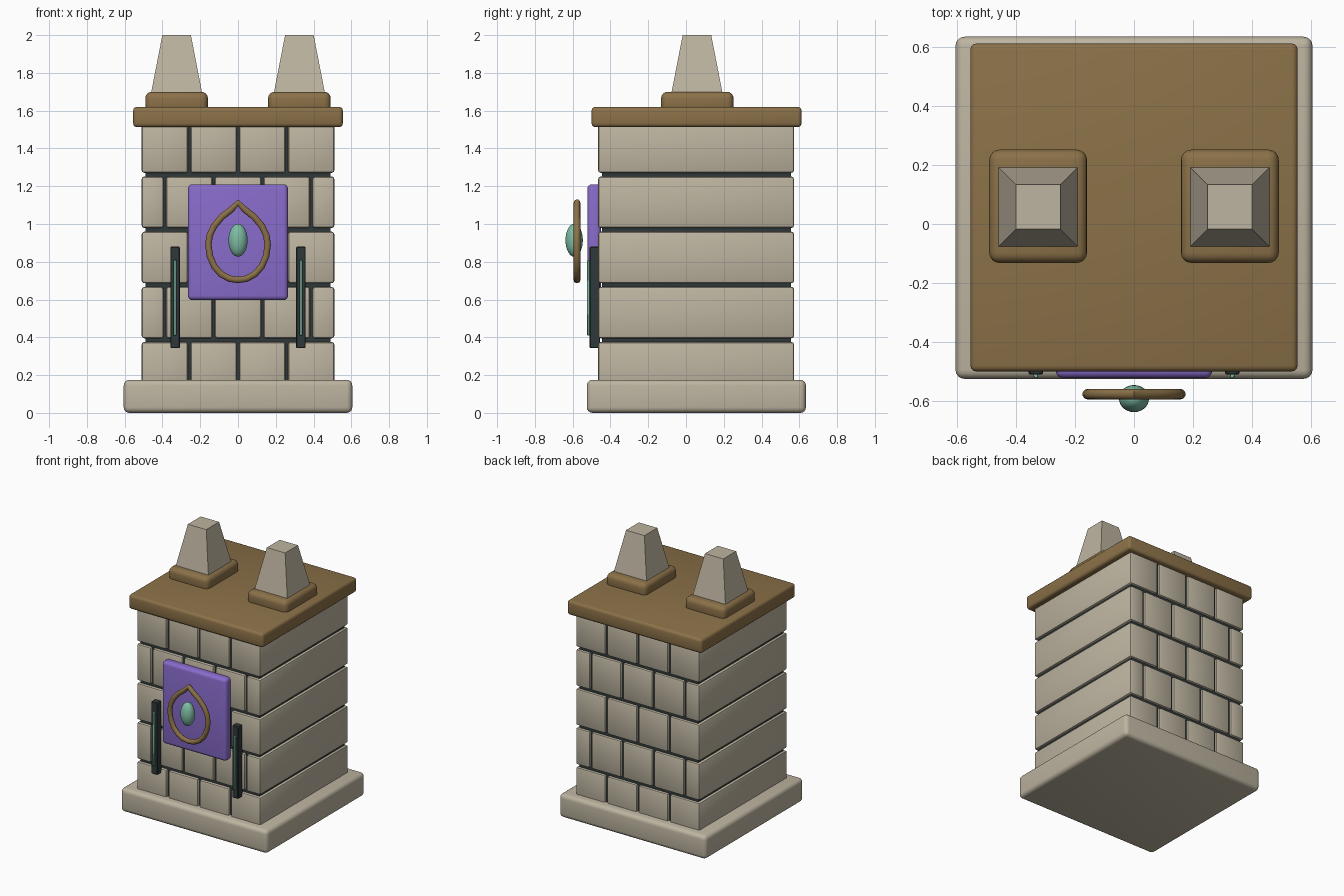
import bpy, bmesh, math
from mathutils import Matrix, Vector

if "Cube" in bpy.data.objects:
    bpy.data.objects.remove(bpy.data.objects["Cube"])


def material(name, rgb):
    m = bpy.data.materials.new(name)
    m.diffuse_color = (*rgb, 1)
    m.use_nodes = True
    m.node_tree.nodes["Principled BSDF"].inputs["Base Color"].default_value = m.diffuse_color
    return m


STONE = material("pale_stone", (0.515, 0.462, 0.356))
WOOD = material("brown_wood", (0.258, 0.165, 0.065))
PURPLE = material("purple_cloth", (0.25, 0.15, 0.60))
DARK = material("dark_slate", (0.03, 0.04, 0.042))
TEAL = material("teal_glass", (0.205, 0.50, 0.366))


def add_object(name, mesh, mat, smooth=True):
    mesh.materials.clear()
    mesh.materials.append(mat)
    ob = bpy.data.objects.new(name, mesh)
    bpy.context.collection.objects.link(ob)
    if smooth:
        bpy.ops.object.select_all(action='DESELECT')
        ob.select_set(True)
        bpy.context.view_layer.objects.active = ob
        bpy.ops.object.shade_smooth_by_angle(angle=math.radians(40))
    return ob


def box(name, x, y, z, mat, bevel=0.0, segments=3, taper=1.0):
    """Box from (min, max) ranges, with rounded edges or a narrower top."""
    bm = bmesh.new()
    bmesh.ops.create_cube(bm, size=1)
    for v in bm.verts:
        k = taper if v.co.z > 0 else 1.0
        v.co = Vector(((x[0] + x[1]) / 2 + v.co.x * k * (x[1] - x[0]),
                       (y[0] + y[1]) / 2 + v.co.y * k * (y[1] - y[0]),
                       (z[0] + z[1]) / 2 + v.co.z * (z[1] - z[0])))
    if bevel:
        bmesh.ops.bevel(bm, geom=bm.edges[:], offset=bevel, segments=segments,
                        profile=0.5, affect='EDGES')
    mesh = bpy.data.meshes.new(name)
    bm.to_mesh(mesh)
    bm.free()
    return add_object(name, mesh, mat, smooth=bevel > 0)


# Plinth and the dark mortar core
box("plinth", (-0.605, 0.605), (-0.525, 0.635), (0, 0.175), STONE, 0.03, 4)
box("mortar_core", (-0.49, 0.49), (-0.445, 0.555), (0.1, 1.53), DARK)

# Stone courses with staggered seams; each block runs the full depth
HALF, GAP, PITCH = 0.51, 0.014, 0.292
for course in range(5):
    if course % 2 == 0:
        seams = [-0.258, 0, 0.258]
    else:
        seams = [-0.387, -0.129, 0.129, 0.387]
    edges = [-HALF - GAP / 2] + seams + [HALF + GAP / 2]
    z0 = 0.103 + course * PITCH
    for i, (a, b) in enumerate(zip(edges, edges[1:])):
        box(f"stone_block_{course}_{i}", (a + GAP / 2, b - GAP / 2),
            (-0.465, 0.572), (z0, z0 + 0.272), STONE, 0.013, 2)

# Roof slab
box("roof_slab", (-0.555, 0.555), (-0.5, 0.612), (1.513, 1.62), WOOD, 0.02, 3)

# Paired pinnacles and side lamps
for side, s in (("left", -1), ("right", 1)):
    cx = 0.325 * s
    box(f"{side}_pinnacle_base", (cx - 0.166, cx + 0.166), (-0.132, 0.252),
        (1.59, 1.70), WOOD, 0.035, 4)
    box(f"{side}_pinnacle", (cx - 0.135, cx + 0.135), (-0.077, 0.193),
        (1.695, 2.0), STONE, taper=0.56)
    cx = 0.333 * s
    box(f"{side}_lamp_frame", (cx - 0.025, cx + 0.025), (-0.51, -0.455),
        (0.343, 0.88), DARK, 0.004, 1)
    box(f"{side}_lamp_glass", (cx - 0.008, cx + 0.008), (-0.523, -0.50),
        (0.41, 0.81), TEAL, 0.003, 1)

# Banner panel
box("banner", (-0.265, 0.265), (-0.522, -0.45), (0.597, 1.21), PURPLE, 0.024, 4)

# Teardrop ring swept along a mirrored outline
half = [(0, 1.112), (0.035, 1.077), (0.085, 1.038), (0.126, 0.99),
        (0.150, 0.94), (0.157, 0.89), (0.149, 0.83), (0.125, 0.775),
        (0.09, 0.735), (0.047, 0.711), (0, 0.704)]
path = half + [(-x, z) for x, z in half[-2:0:-1]]
curve = bpy.data.curves.new("teardrop_path", 'CURVE')
curve.dimensions = '3D'
curve.bevel_depth = 0.018
curve.bevel_resolution = 3
spline = curve.splines.new('POLY')
spline.points.add(len(path) - 1)
for p, (x, z) in zip(spline.points, path):
    p.co = (x, -0.577, z, 1)
spline.use_cyclic_u = True
helper = bpy.data.objects.new("teardrop_helper", curve)
bpy.context.collection.objects.link(helper)
bpy.context.view_layer.update()
ring = bpy.data.meshes.new_from_object(
    helper.evaluated_get(bpy.context.evaluated_depsgraph_get()))
bpy.data.objects.remove(helper)
add_object("teardrop_ring", ring, WOOD)

# Oval gem
bm = bmesh.new()
bmesh.ops.create_uvsphere(bm, u_segments=24, v_segments=14, radius=1,
                          matrix=Matrix.Translation((0, -0.592, 0.914))
                          @ Matrix.Diagonal((0.051, 0.046, 0.087, 1)))
gem = bpy.data.meshes.new("gem")
bm.to_mesh(gem)
bm.free()
add_object("gem", gem, TEAL)
